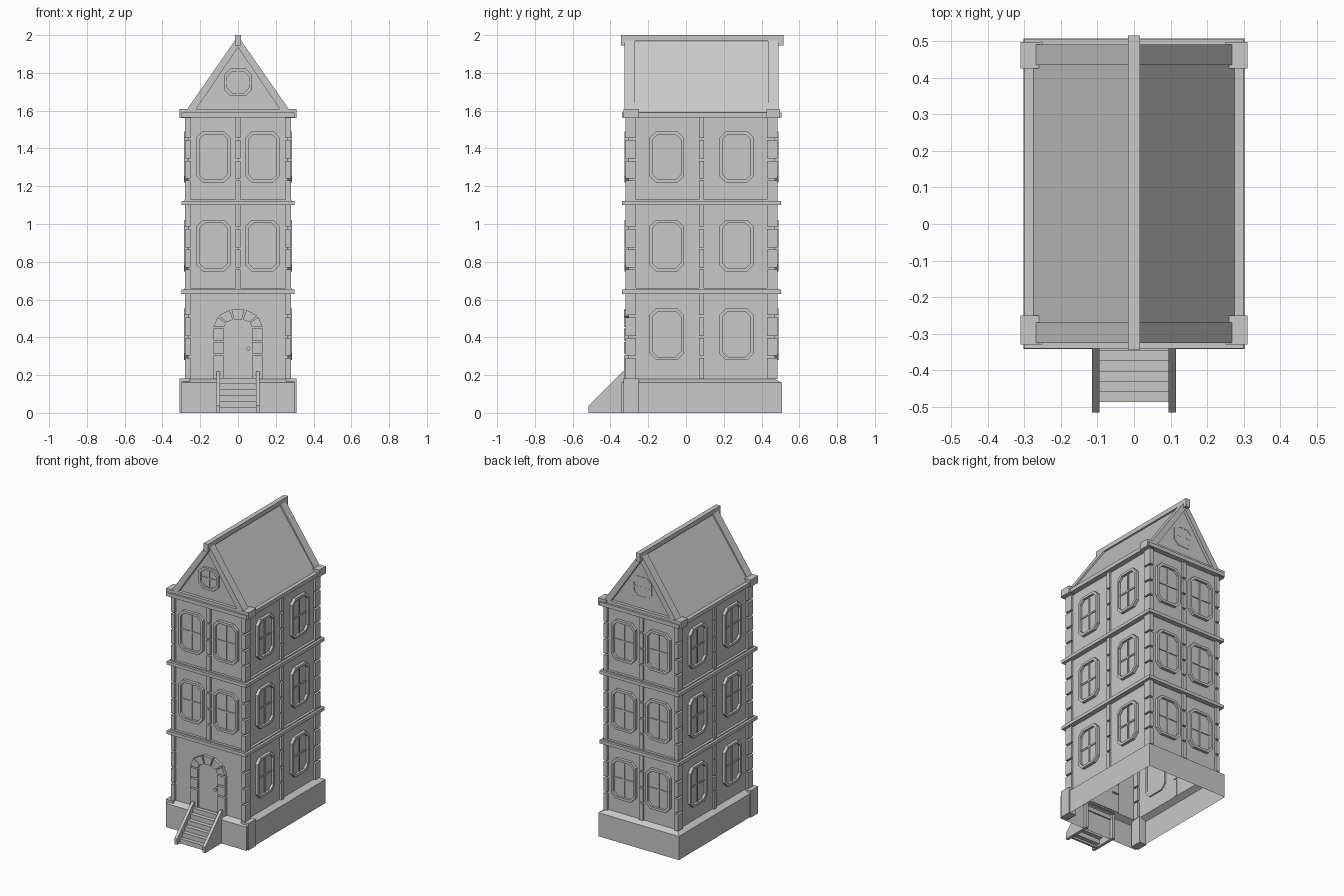
import bpy, bmesh, math
from mathutils import Matrix, Vector

cube = bpy.data.objects.get("Cube")
if cube:
    bpy.data.objects.remove(cube, do_unlink=True)

stone = bpy.data.materials.new("light grey stone")
stone.use_nodes = True
GREY = (0.58, 0.58, 0.58, 1)
stone.diffuse_color = GREY
stone.node_tree.nodes["Principled BSDF"].inputs["Base Color"].default_value = GREY

HX, Y0, Y1 = 0.265, -0.305, 0.47      # wall planes
MID = (Y0 + Y1) / 2
Z = Vector((0, 0, 1))


def frame(u, v, d, origin):
    m = Matrix((u, v, d)).transposed().to_4x4()
    m.translation = origin
    return m


# Local axes: u along the wall, v up, d outward
X, Y = Vector((1, 0, 0)), Vector((0, 1, 0))
WALLS = {
    "front": frame(X, Z, -Y, (0, Y0, 0)),
    "back": frame(-X, Z, Y, (0, Y1, 0)),
    "left": frame(Y, Z, X, (HX, MID, 0)),
    "right": frame(-Y, Z, -X, (-HX, MID, 0)),
}
PLAN = Matrix.Identity(4)
PROFILE = frame(Y, Z, X, (0, 0, 0))


def finish(name, bm):
    bmesh.ops.recalc_face_normals(bm, faces=bm.faces)
    mesh = bpy.data.meshes.new(name)
    bm.to_mesh(mesh)
    bm.free()
    mesh.materials.append(stone)
    obj = bpy.data.objects.new(name, mesh)
    bpy.context.collection.objects.link(obj)
    return obj


def loft(bm, loops, closed=False):
    """Join successive equal-length loops of vertices with quads."""
    pairs = list(zip(loops, loops[1:] + loops[:1] if closed else loops[1:]))
    for a, b in pairs:
        n = len(a)
        for i in range(n):
            bm.faces.new((a[i], a[(i + 1) % n], b[(i + 1) % n], b[i]))


def prism(name, pts, d0, d1, m):
    bm = bmesh.new()
    lo, hi = [[bm.verts.new(m @ Vector((u, v, d))) for u, v in pts] for d in (d0, d1)]
    loft(bm, [lo, hi])
    bm.faces.new(lo[::-1])
    bm.faces.new(hi)
    return finish(name, bm)


def ring(name, outer, inner, d0, d1, m):
    bm = bmesh.new()
    spec = ((outer, d0), (outer, d1), (inner, d1), (inner, d0))
    loft(bm, [[bm.verts.new(m @ Vector((u, v, d))) for u, v in p] for p, d in spec], True)
    return finish(name, bm)


def rect(u0, u1, v0, v1):
    return [(u0, v0), (u1, v0), (u1, v1), (u0, v1)]


def plan(grow):
    return rect(-HX - grow, HX + grow, Y0 - grow, Y1 + grow)


def box(name, x0, x1, y0, y1, z0, z1):
    return prism(name, rect(x0, x1, y0, y1), z0, z1, PLAN)


def shell(name, levels):
    """Open tube through (height, growth) levels."""
    bm = bmesh.new()
    loft(bm, [[bm.verts.new((x, y, z)) for x, y in plan(g)] for z, g in levels])
    return finish(name, bm)


def octagon(cu, cv, w, h, c):
    a, b = w / 2, h / 2
    q = [(a, c - b), (a, b - c), (a - c, b), (c - a, b),
         (-a, b - c), (-a, c - b), (c - a, -b), (a - c, -b)]
    return [(cu + u, cv + v) for u, v in q]


def window(name, cu, cv, w, h, m, depth=0.02):
    rim = 0.016
    outer = octagon(cu, cv, w, h, 0.034)
    inner = octagon(cu, cv, w - 2 * rim, h - 2 * rim, 0.028)
    ring(name + "_frame", outer, inner, -0.01, depth, m)
    prism(name + "_pane", inner, -0.008, depth * 0.2, m)
    a, b = w / 2 - rim, h / 2 - rim
    prism(name + "_upright_bar", rect(cu - 0.005, cu + 0.005, cv - b, cv + b), 0, depth * 0.5, m)
    prism(name + "_cross_bar", rect(cu - a, cu + a, cv - 0.005, cv + 0.005), 0, depth * 0.5, m)


# Plinth and hollow walls
shell("plinth", [(0, 0.037), (0.16, 0.037), (0.18, 0)])
shell("walls", [(0.18, 0), (1.6, 0)])
for s in (-1, 1):
    box("plinth_corner", *sorted((s * 0.255, s * 0.31)), -0.33, -0.25, 0, 0.182)

# Bands between storeys and the eaves
for z in (0.63, 1.1):
    ring("storey_band", plan(0.033), plan(-0.002), z, z + 0.022, PLAN)
    ring("storey_sill", plan(0.017), plan(-0.002), z + 0.022, z + 0.03, PLAN)
ring("eaves", plan(0.035), plan(-0.002), 1.565, 1.59, PLAN)
for s in (-1, 1):
    for y in ((-0.33, -0.25), (0.425, 0.497)):
        box("eaves_corner", *sorted((s * 0.25, s * 0.31)), *y, 1.562, 1.61)

# Posts of stacked stones, window storeys
STOREYS = [(0.18, 0.63, 0.417), (0.65, 1.1, 0.885), (1.12, 1.566, 1.355)]
GAP = 0.006
for floor, (low, high, mid) in enumerate(STOREYS):
    cuts = [low - GAP, mid - 0.12, mid - 0.015, mid + 0.095, high + GAP]
    for z0, z1 in zip(cuts, cuts[1:]):
        z0, z1 = z0 + GAP, z1 - GAP
        for s in (-1, 1):
            for y in ((-0.32, -0.265), (0.43, 0.485)):
                box("corner_stone", *sorted((s * 0.252, s * 0.28)), *y, z0, z1)
        for side, m in WALLS.items():
            if side != "front" or floor:
                prism(side + "_pillar_stone", rect(-0.014, 0.014, z0, z1), -0.005, 0.013, m)
    for side, m in WALLS.items():
        if side == "front" and not floor:
            continue
        spread = 0.13 if side in ("front", "back") else 0.185
        for s in (-1, 1):
            window(side + "_window", s * spread, mid, 0.182, 0.272, m)

# Gables with bargeboards
OUTER = [(-0.292, 1.575), (0.292, 1.575), (0, 1.995)]
INNER = [(-0.22, 1.61), (0.22, 1.61), (0, 1.935)]
for side in ("front", "back"):
    m = WALLS[side]
    prism(side + "_gable_wall", [(-0.26, 1.575), (0.26, 1.575), (0, 1.955)], -0.01, 0, m)
    ring(side + "_bargeboard", OUTER, INNER, -0.035, 0.021, m)
    window(side + "_gable_window", 0, 1.75, 0.148, 0.146, m, 0.015 if side == "front" else 0.003)

# Roof slopes and ridge
prism("roof", [(-0.278, 1.585), (0, 1.976), (0.278, 1.585),
               (0.26, 1.585), (0, 1.952), (-0.26, 1.585)], -0.75, -0.025, WALLS["front"])
box("ridge_cap", -0.016, 0.016, -0.345, 0.515, 1.97, 2)
for y in (-0.345, 0.49):
    box("ridge_end", -0.016, 0.016, y, y + 0.025, 1.945, 2)

# Arched doorway
front = WALLS["front"]


def arch(a, b, t):
    return (a * math.cos(t), 0.452 + b * math.sin(t))


door = [(-0.076, 0.18), (0.076, 0.18)] + [arch(0.076, 0.046, math.pi * i / 10) for i in range(11)]
prism("door", door, -0.01, 0.003, front)
for s in (-1, 1):
    for z0, z1 in ((0.18, 0.304), (0.314, 0.374), (0.384, 0.446)):
        prism("door_jamb_stone", rect(*sorted((s * 0.075, s * 0.13)), z0, z1), -0.008, 0.022, front)
STONES = 5
for i in range(STONES):
    t0 = math.pi * i / STONES + 0.04
    t1 = math.pi * (i + 1) / STONES - 0.04
    prism("door_arch_stone", [arch(0.13, 0.1, t0), arch(0.13, 0.1, t1),
                              arch(0.075, 0.045, t1), arch(0.075, 0.045, t0)], -0.008, 0.022, front)

# Door handle
knob = [(0.054 + 0.011 * math.cos(math.tau * i / 12), 0.34 + 0.011 * math.sin(math.tau * i / 12))
        for i in range(12)]
prism("door_knob", knob, 0.012, 0.02, front)
prism("door_knob_stem", rect(0.05, 0.058, 0.336, 0.344), 0, 0.014, front)
prism("door_lock_plate", rect(0.051, 0.065, 0.322, 0.36), 0, 0.007, front)

# Entrance stairs
STEPS, RUN, RISE = 6, 0.028, 0.031
top = []
for i in range(STEPS):
    y = -0.487 + i * RUN
    top += [(y, i * RISE), (y, (i + 1) * RISE)]
top.append((-0.319, STEPS * RISE))
under = [(y + 0.014, max(0, z - 0.018)) for y, z in top]
prism("steps", top + under[::-1], -0.1, 0.1, PROFILE)
for s in (-1, 1):
    prism("stair_side", [(-0.515, 0), (-0.32, 0), (-0.32, 0.22), (-0.335, 0.22), (-0.515, 0.04)],
          *sorted((s * 0.095, s * 0.115)), PROFILE)
